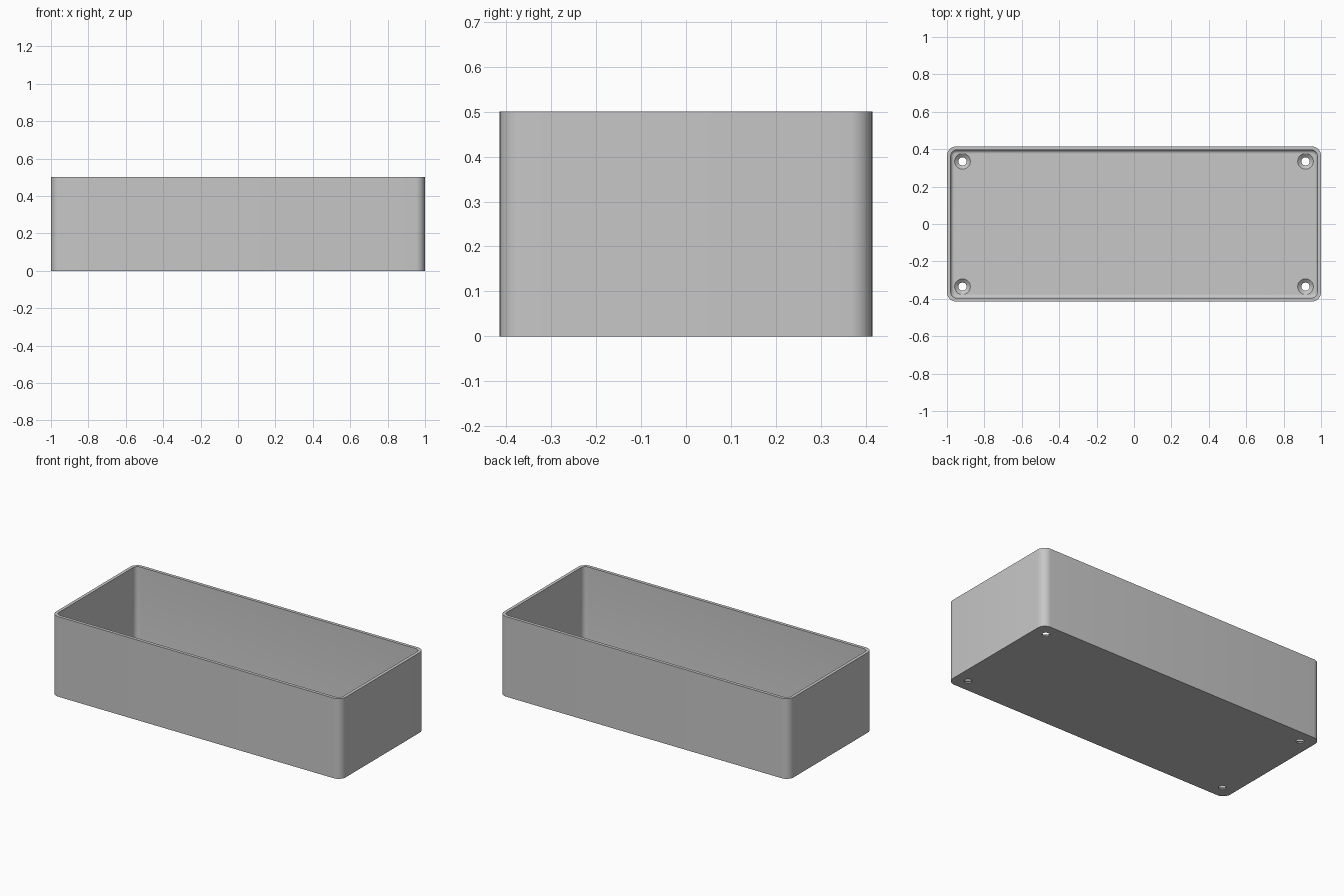
import bpy, bmesh
from math import sin, cos, pi

if "Cube" in bpy.data.objects:
    bpy.data.objects.remove(bpy.data.objects["Cube"], do_unlink=True)

LENGTH, WIDTH, HEIGHT = 2.0, 0.83, 0.5
RADIUS, WALL, FLOOR, FILLET = 0.05, 0.02, 0.025, 0.018
STEPS = 8

grey = bpy.data.materials.new("plain_grey")
grey.use_nodes = True
colour = (0.57, 0.57, 0.57, 1)
grey.diffuse_color = colour
grey.node_tree.nodes["Principled BSDF"].inputs["Base Color"].default_value = colour


def rounded_rect(inset, z):
    """Points of a rounded rectangle, shrunk by inset."""
    r = RADIUS - inset
    cx, cy = LENGTH / 2 - RADIUS, WIDTH / 2 - RADIUS
    points = []
    for corner, (sx, sy) in enumerate([(1, 1), (-1, 1), (-1, -1), (1, -1)]):
        for i in range(STEPS + 1):
            a = (corner + i / STEPS) * pi / 2
            points.append((sx * cx + r * cos(a), sy * cy + r * sin(a), z))
    return points


def circle(x, y, r, z, sides=32):
    return [(x + r * cos(2 * pi * i / sides), y + r * sin(2 * pi * i / sides), z)
            for i in range(sides)]


def loft(bm, sections):
    """Closed skin through a list of equal-length loops."""
    loops = [[bm.verts.new(p) for p in s] for s in sections]
    n = len(loops[0])
    for low, high in zip(loops, loops[1:]):
        for i in range(n):
            j = (i + 1) % n
            bm.faces.new((low[i], low[j], high[j], high[i]))
    bm.faces.new(loops[0][::-1])
    bm.faces.new(loops[-1])


def make_object(name, bm):
    bmesh.ops.recalc_face_normals(bm, faces=bm.faces)
    mesh = bpy.data.meshes.new(name)
    bm.to_mesh(mesh)
    bm.free()
    mesh.materials.append(grey)
    obj = bpy.data.objects.new(name, mesh)
    bpy.context.collection.objects.link(obj)
    return obj


# Open tray: outside wall, rim, inside wall, filleted floor
sections = [rounded_rect(0, 0), rounded_rect(0, HEIGHT), rounded_rect(WALL, HEIGHT)]
for i in range(7):
    a = i / 6 * pi / 2
    sections.append(rounded_rect(WALL + FILLET * (1 - cos(a)),
                                 FLOOR + FILLET * (1 - sin(a))))
bm = bmesh.new()
loft(bm, sections)
tray = make_object("open_box", bm)

# Countersunk screw holes in the four floor corners
bm = bmesh.new()
for x in (-0.917, 0.917):
    for y in (-0.335, 0.335):
        loft(bm, [circle(x, y, r, z) for r, z in
                  [(0.022, -0.05), (0.022, 0.008), (0.042, FLOOR), (0.042, 0.1)]])
cutter = make_object("screw_hole_cutter", bm)
cutter.hide_render = True

cut = tray.modifiers.new("screw_holes", 'BOOLEAN')
cut.operation = 'DIFFERENCE'
cut.solver = 'EXACT'
cut.object = cutter

bpy.ops.object.select_all(action='DESELECT')
tray.select_set(True)
bpy.context.view_layer.objects.active = tray
bpy.ops.object.modifier_apply(modifier=cut.name)
bpy.data.objects.remove(cutter, do_unlink=True)
bpy.ops.object.shade_smooth_by_angle(angle=pi / 6)
